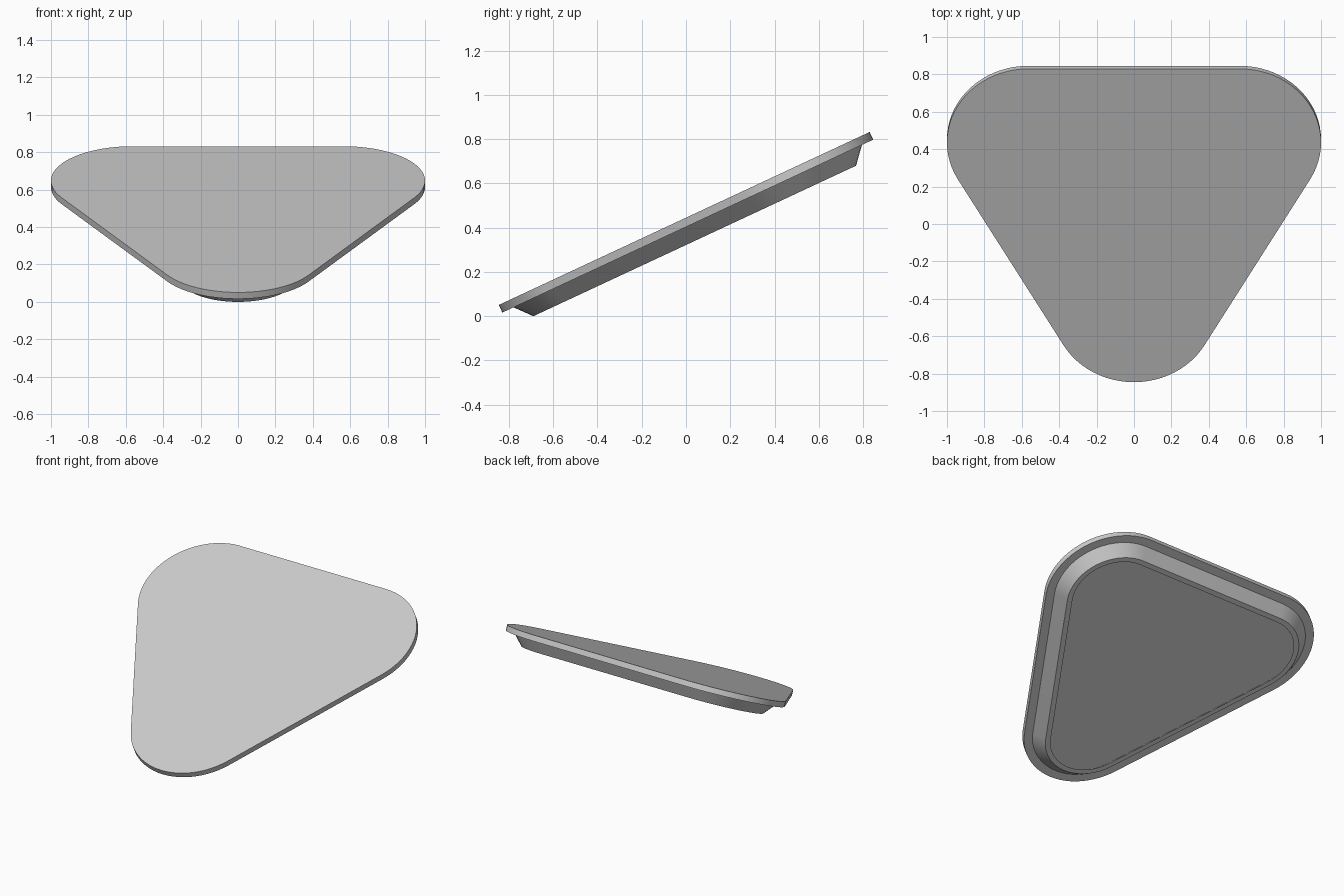
import bpy, bmesh
from math import sin, cos, pi, radians
from mathutils import Matrix, Vector

cube = bpy.data.objects.get("Cube")
if cube:
    bpy.data.objects.remove(cube, do_unlink=True)

RADIUS = 0.435          # outer corner radius
SIDE = 2 - 2 * RADIUS   # distance between corner centres
STEPS = 24              # segments per rounded corner

grey = bpy.data.materials.new("light grey")
grey.use_nodes = True
colour = (0.6, 0.6, 0.6, 1)
grey.diffuse_color = colour
grey.node_tree.nodes["Principled BSDF"].inputs["Base Color"].default_value = colour


def outline(inset, depth):
    """Rounded triangle pointing to the front, at a depth below the top."""
    points = []
    for corner in range(3):
        middle = -pi / 2 + corner * 2 * pi / 3
        centre = Vector((cos(middle), sin(middle), 0)) * SIDE / 3 ** 0.5
        for i in range(STEPS + 1):
            a = middle - pi / 3 + i / STEPS * 2 * pi / 3
            points.append(centre + Vector((cos(a), sin(a), 0)) * (RADIUS - inset)
                          - Vector((0, 0, depth)))
    return points


def stacked_solid(name, profile, hollow=False):
    """Solid through outlines given as (inset, depth) pairs.
    A hollow one is a closed band, otherwise both ends are capped."""
    bm = bmesh.new()
    rings = [[bm.verts.new(p) for p in outline(*level)] for level in profile]
    if hollow:
        rings.append(rings[0])
    else:
        bm.faces.new(rings[0])
        bm.faces.new(rings[-1][::-1])
    for upper, lower in zip(rings, rings[1:]):
        for i in range(len(upper)):
            j = (i + 1) % len(upper)
            bm.faces.new((upper[i], lower[i], lower[j], upper[j]))
    bmesh.ops.recalc_face_normals(bm, faces=bm.faces)
    bmesh.ops.transform(bm, matrix=Matrix.Rotation(radians(25), 4, 'X'), verts=bm.verts)
    mesh = bpy.data.meshes.new(name)
    bm.to_mesh(mesh)
    bm.free()
    mesh.materials.append(grey)
    obj = bpy.data.objects.new(name, mesh)
    bpy.context.collection.objects.link(obj)
    return obj


# Thin tilted top plate, and a tapered skirt of even thickness, open underneath
plate = stacked_solid("top_plate", [(0, 0), (0, 0.038)])
skirt = stacked_solid("tapered_skirt", [(0.055, 0.037), (0.12, 0.112),
                                        (0.154, 0.112), (0.089, 0.037)], hollow=True)
parts = [plate, skirt]

# Stand the model on the ground, centred
verts = [v.co for o in parts for v in o.data.vertices]
ys = [v.y for v in verts]
shift = Vector((0, -(min(ys) + max(ys)) / 2, -min(v.z for v in verts)))
for obj in parts:
    obj.data.transform(Matrix.Translation(shift))

# Smooth rounded corners, sharp rims
bpy.ops.object.select_all(action='DESELECT')
for obj in parts:
    obj.select_set(True)
bpy.context.view_layer.objects.active = plate
bpy.ops.object.shade_smooth_by_angle(angle=radians(25))
